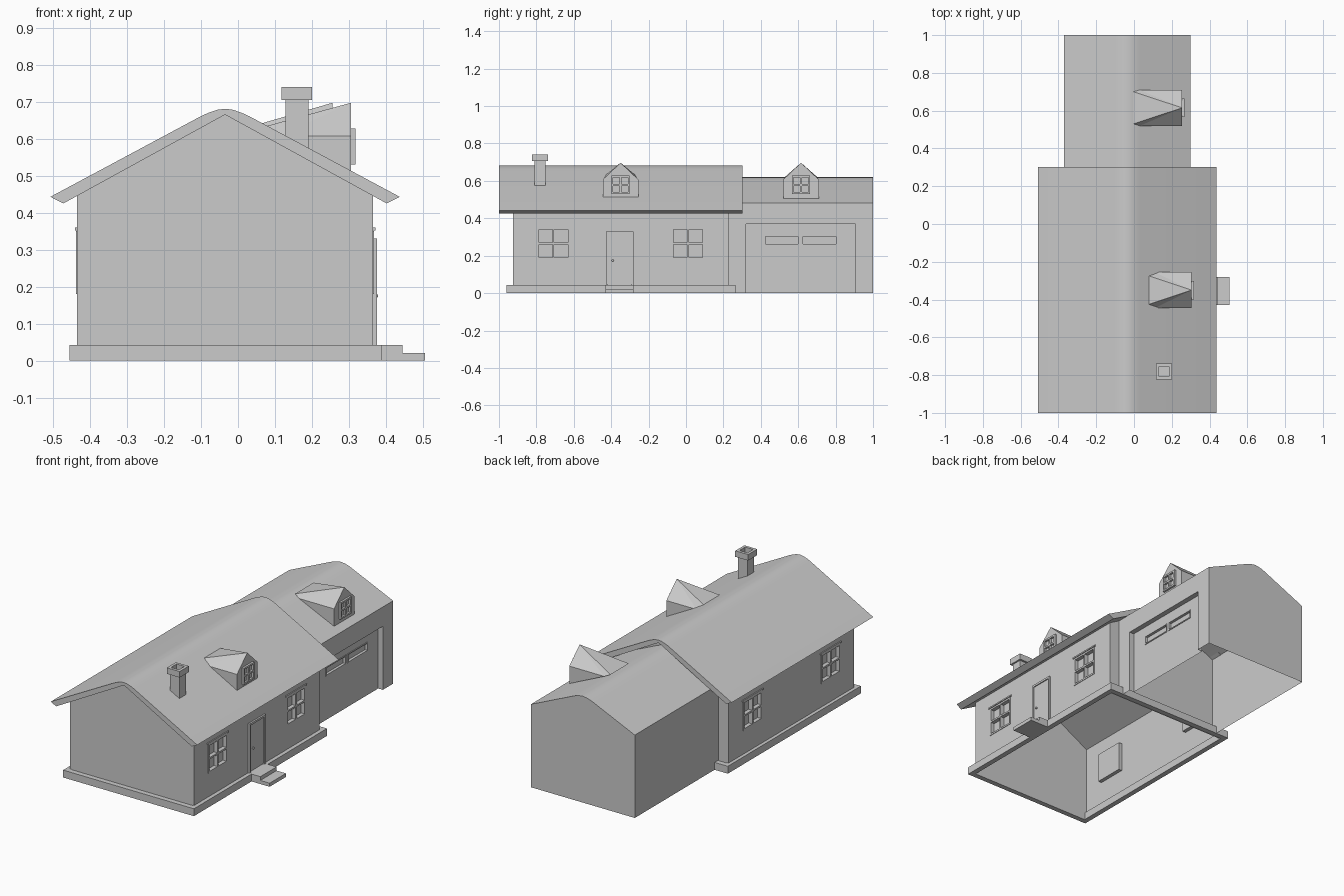
import bpy, bmesh, math
from mathutils import Vector

if "Cube" in bpy.data.objects:
    bpy.data.objects.remove(bpy.data.objects["Cube"])

CX = -0.035  # ridge line of both roofs


def finish(name, bm, smooth=False):
    me = bpy.data.meshes.new(name)
    bm.to_mesh(me)
    bm.free()
    ob = bpy.data.objects.new(name, me)
    bpy.context.collection.objects.link(ob)
    if smooth:
        bpy.ops.object.select_all(action='DESELECT')
        ob.select_set(True)
        bpy.context.view_layer.objects.active = ob
        bpy.ops.object.shade_smooth_by_angle(angle=math.radians(20))
    return ob


def face(bm, pts, want):
    f = bm.faces.new([bm.verts.new(p) for p in pts])
    f.normal_update()
    if f.normal.dot(Vector(want)) < 0:
        f.normal_flip()


def boxes(name, items):
    """One object from several (x0, x1, y0, y1, z0, z1) boxes."""
    bm = bmesh.new()
    for x0, x1, y0, y1, z0, z1 in items:
        vs = bmesh.ops.create_cube(bm, size=1)['verts']
        for v in vs:
            v.co = ((x0, x1)[v.co.x > 0], (y0, y1)[v.co.y > 0], (z0, z1)[v.co.z > 0])
    return finish(name, bm)


def ring(a0, a1, b0, b1, t):
    """Four rectangles framing a0..a1 by b0..b1."""
    return [(a0, a1, b0, b0 + t), (a0, a1, b1 - t, b1),
            (a0, a0 + t, b0 + t, b1 - t), (a1 - t, a1, b0 + t, b1 - t)]


def wall(name, x, s, y0, y1, z0, z1, holes, depth):
    """Wall facing s*x with pockets sunk into it at the holes."""
    bm = bmesh.new()
    ys = sorted({y0, y1, *[v for h in holes for v in h[:2]]})
    zs = sorted({z0, z1, *[v for h in holes for v in h[2:]]})
    for a, b in zip(ys, ys[1:]):
        for c, d in zip(zs, zs[1:]):
            m, n = (a + b) / 2, (c + d) / 2
            if not any(h[0] < m < h[1] and h[2] < n < h[3] for h in holes):
                face(bm, [(x, a, c), (x, b, c), (x, b, d), (x, a, d)], (s, 0, 0))
    xi = x - s * depth
    for a, b, c, d in holes:
        face(bm, [(xi, a, c), (xi, b, c), (xi, b, d), (xi, a, d)], (s, 0, 0))
        for y, n in ((a, 1), (b, -1)):
            face(bm, [(x, y, c), (xi, y, c), (xi, y, d), (x, y, d)], (0, n, 0))
        for z, n in ((c, 1), (d, -1)):
            face(bm, [(x, a, z), (xi, a, z), (xi, b, z), (x, b, z)], (0, 0, n))
    bmesh.ops.remove_doubles(bm, verts=bm.verts, dist=1e-5)
    return finish(name, bm)


def gable(name, pts, y, s):
    bm = bmesh.new()
    face(bm, [(px, y, pz) for px, pz in pts], (0, s, 0))
    return finish(name, bm)


def mirror(half):
    """Half profile of (offset, z) from eave to ridge -> full profile."""
    return [(CX + o, z) for o, z in half] + [(CX - o, z) for o, z in half[-2::-1]]


def window(name, x0, x1, y0, y1, z0, z1, t, bar):
    x0, x1 = min(x0, x1), max(x0, x1)
    ym, zm = (y0 + y1) / 2, (z0 + z1) / 2
    parts = [(x0, x1, *r) for r in ring(y0, y1, z0, z1, t)]
    parts += [(x0, x1, ym - bar, ym + bar, z0 + t, z1 - t),
              (x0, x1, y0 + t, ym - bar, zm - bar, zm + bar),
              (x0, x1, ym + bar, y1 - t, zm - bar, zm + bar)]
    return boxes(name, parts)


# main house shell, with two window openings on each long side
L, R, F, B = -0.435, 0.365, -0.925, 0.23
EAVE = 0.447
wins = [(-0.797, -0.622, 0.18, 0.35), (-0.077, 0.098, 0.18, 0.35)]
wall("right_wall", R, 1, F, B, 0, EAVE, wins, 0.022)
wall("left_wall", L, -1, F, B, 0, EAVE, wins, 0.022)
pent = [(L, 0), (R, 0), (R, EAVE), (CX, 0.665), (L, EAVE)]
gable("front_gable", pent, F, -1)
gable("back_gable", pent, B, 1)
for i, w in enumerate(wins):
    for side, x, s in (("right", R, 1), ("left", L, -1)):
        window(f"{side}_window_{i}", x - s * 0.02, x + s * 0.003, *w, 0.01, 0.005)
        xs = sorted((x, x + s * 0.006))
        boxes(f"{side}_lintel_{i}", [(*xs, w[0] - 0.009, w[1] + 0.009, 0.352, 0.36)])

# main roof with softened ridge
outer = mirror([(0.472, 0.443), (0.065, 0.661), (0.045, 0.670), (0.022, 0.678), (0, 0.681)])
inner = mirror([(0.437, 0.425), (0, 0.665)])
bm = bmesh.new()
f = bm.faces.new([bm.verts.new((x, -1, z)) for x, z in outer + inner[::-1]])
ext = bmesh.ops.extrude_face_region(bm, geom=[f], use_keep_orig=True)['geom']
for v in ext:
    if isinstance(v, bmesh.types.BMVert):
        v.co.y = 0.303
bmesh.ops.recalc_face_normals(bm, faces=bm.faces)
finish("main_roof", bm, True)

# plinth and entrance steps
boxes("plinth", [(*r, 0, 0.043) for r in ring(-0.455, 0.388, -0.96, 0.265, 0.03)])
boxes("steps", [(0.388, 0.445, -0.43, -0.28, 0, 0.043), (0.445, 0.505, -0.43, -0.28, 0, 0.021)])

# front door with frame and knob
boxes("door_frame", [(R, 0.375, -0.427, -0.416, 0.043, 0.33), (R, 0.375, -0.291, -0.28, 0.043, 0.33),
                     (R, 0.375, -0.416, -0.291, 0.318, 0.33)])
boxes("door", [(R - 0.005, 0.369, -0.416, -0.291, 0.05, 0.318)])
bm = bmesh.new()
bmesh.ops.create_uvsphere(bm, u_segments=10, v_segments=6, radius=0.006)
bmesh.ops.translate(bm, verts=bm.verts, vec=(0.373, -0.392, 0.175))
finish("door_knob", bm, True)

# garage shell, open towards the ground
GL, GR, GE = -0.37, 0.30, 0.483
wall("garage_left_wall", GL, -1, B, 1, 0, GE, [], 0)
bm = bmesh.new()
y0, y1, zt, xd = 0.32, 0.905, 0.37, GR - 0.03
for a, b, c, d in ((B, y0, 0, GE), (y1, 1, 0, GE), (y0, y1, zt, GE)):
    face(bm, [(GR, a, c), (GR, b, c), (GR, b, d), (GR, a, d)], (1, 0, 0))
for y, n in ((y0, 1), (y1, -1)):
    face(bm, [(GR, y, 0), (xd, y, 0), (xd, y, zt), (GR, y, zt)], (0, n, 0))
face(bm, [(GR, y0, zt), (GR, y1, zt), (xd, y1, zt), (xd, y0, zt)], (0, 0, -1))
finish("garage_right_wall", bm)
gprof = mirror([(0.335, GE), (0.065, 0.603), (0.045, 0.611), (0.022, 0.617), (0, 0.62)])
gable("garage_back_wall", [(GR, 0)] + gprof + [(GL, 0)], 1, 1)
bm = bmesh.new()
for (xa, za), (xb, zb) in zip(gprof, gprof[1:]):
    face(bm, [(xa, B, za), (xa, 1, za), (xb, 1, zb), (xb, B, zb)], (0, 0, 1))
bmesh.ops.remove_doubles(bm, verts=bm.verts, dist=1e-5)
finish("garage_roof", bm, True)

# garage door with two long windows
lights = [(0.418, 0.605, 0.257, 0.31), (0.62, 0.807, 0.257, 0.31)]
wall("garage_door", xd, 1, y0, y1, 0, zt, lights, 0.015)
for i, w in enumerate(lights):
    boxes(f"garage_door_window_{i}", [(xd - 0.012, xd + 0.004, *r) for r in ring(*w, 0.006)])

# dormers: front peak, roof spreading backwards into the main slope
for name, yc, xf, xe, xb, wb, zb, zbot in (("house_dormer", -0.35, 0.305, 0.11, 0.08, 0.075, 0.635, 0.51),
                                           ("garage_dormer", 0.615, 0.255, 0.03, -0.003, 0.085, 0.622, 0.505)):
    bm = bmesh.new()
    top, ze, w = (xf, yc, 0.697), 0.607, 0.095
    face(bm, [(xf, yc - w, zbot), (xf, yc + w, zbot), (xf, yc + w, ze), top, (xf, yc - w, ze)], (1, 0, 0))
    face(bm, [top, (xb, yc + wb, zb), (xb, yc - wb, zb)], (0, 0, 1))
    for s in (-1, 1):
        e, k, b = (xf, yc + s * w, ze), (xe, yc + s * w, ze), (xb, yc + s * wb, zb)
        face(bm, [(xf, yc + s * w, zbot), e, k], (0, s, 0))
        face(bm, [top, e, k], (0, s, 1))
        face(bm, [top, k, b], (0, s, 1))
    bmesh.ops.remove_doubles(bm, verts=bm.verts, dist=1e-5)
    finish(name, bm)
    window(name + "_window", xf, xf + 0.012, yc - 0.049, yc + 0.049, 0.53, 0.628, 0.01, 0.005)

# chimney with hollow cap
boxes("chimney_shaft", [(0.128, 0.19, -0.811, -0.751, 0.56, 0.71)])
boxes("chimney_cap", [(*r, 0.705, 0.74) for r in ring(0.117, 0.2, -0.823, -0.739, 0.016)])
